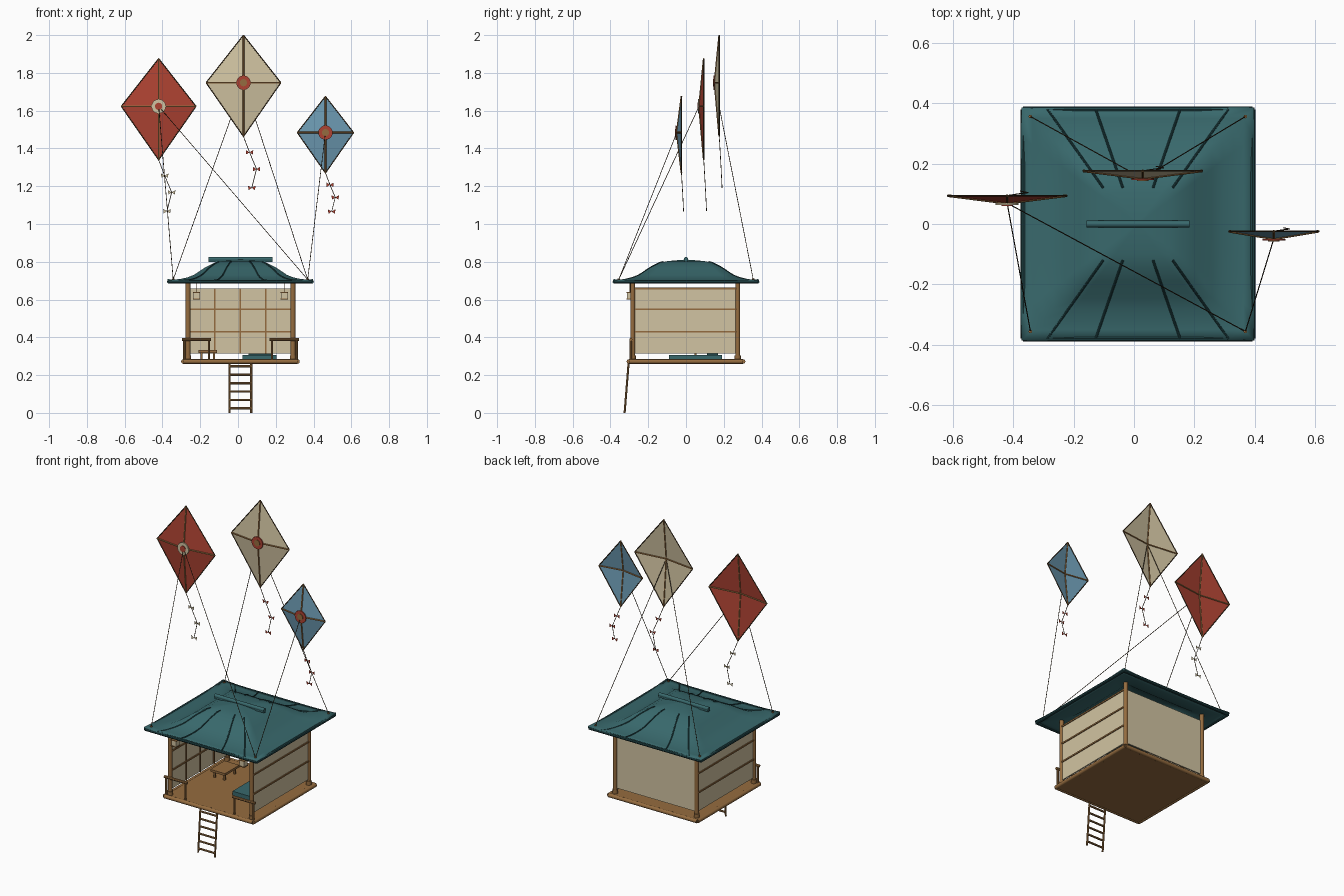
import bpy, bmesh, math
from mathutils import Vector, Matrix

cube = bpy.data.objects.get("Cube")
if cube:
    bpy.data.objects.remove(cube, do_unlink=True)


def material(name, color):
    m = bpy.data.materials.new(name)
    m.use_nodes = True
    m.diffuse_color = (*color, 1)
    bsdf = m.node_tree.nodes["Principled BSDF"]
    bsdf.inputs["Base Color"].default_value = (*color, 1)
    bsdf.inputs["Roughness"].default_value = 0.8
    return m


TEAL = material("teal", (0.04, 0.14, 0.15))
DARK_TEAL = material("dark teal", (0.015, 0.06, 0.065))
WOOD = material("wood", (0.30, 0.15, 0.05))
DARK = material("dark wood", (0.06, 0.035, 0.015))
CREAM = material("cream paper", (0.64, 0.55, 0.36))
RED = material("red cloth", (0.42, 0.055, 0.032))
BLUE = material("blue cloth", (0.15, 0.32, 0.44))


def finish(name, bm, mat, smooth=True):
    mesh = bpy.data.meshes.new(name)
    bm.to_mesh(mesh)
    bm.free()
    mesh.materials.append(mat)
    if smooth:
        mesh.shade_smooth()
        mesh.set_sharp_from_angle(angle=math.radians(40))
    obj = bpy.data.objects.new(name, mesh)
    bpy.context.collection.objects.link(obj)
    return obj


def part(name, mat, rods=(), boxes=()):
    """Rods are (start, end, radius); boxes are (centre, size)."""
    bm = bmesh.new()
    for a, b, r in rods:
        a, b = Vector(a), Vector(b)
        turn = (b - a).to_track_quat("Z", "Y").to_matrix().to_4x4()
        bmesh.ops.create_cone(bm, cap_ends=True, segments=8 if r < 0.01 else 20,
                              radius1=r, radius2=r, depth=(b - a).length,
                              matrix=Matrix.Translation((a + b) / 2) @ turn)
    for c, s in boxes:
        bmesh.ops.create_cube(bm, size=1, matrix=Matrix.Translation(c) @ Matrix.Diagonal((*s, 1)))
    return finish(name, bm, mat)


CX = 0.013      # middle of the house
POST = 0.278    # post distance from the middle
SIGNS = (-1, 1)
CORNERS = [(-1, -1), (1, -1), (1, 1), (-1, 1)]


def square_loop(half, z):
    pts = [(CX + sx * half, sy * half, z) for sx, sy in CORNERS]
    return list(zip(pts, pts[1:] + pts[:1]))


# Floor with rounded edge poles
part("floor", WOOD, boxes=[((CX, 0, 0.272), (0.61, 0.61, 0.018))])
part("floor_edge_poles", WOOD, [(a, b, 0.012) for a, b in square_loop(0.302, 0.272)])

# Posts and collars
posts, collars = [], []
for sx, sy in CORNERS:
    x, y = CX + sx * POST, sy * POST - 0.004
    posts.append(((x, y, 0.28), (x, y, 0.70), 0.0125))
    collars.append(((x, y, 0.28), (x, y, 0.305), 0.016))
part("corner_posts", WOOD, posts)
part("post_collars", WOOD, collars)

# Paper walls and battens
part("back_wall", CREAM, boxes=[((CX, POST - 0.006, 0.487), (0.54, 0.008, 0.345))])
bars = [((CX + x, POST - 0.012, 0.487), (0.008, 0.008, 0.345)) for x in (-0.135, 0, 0.135)]
bars += [((CX, POST - 0.012, z), (0.54, 0.007, 0.007)) for z in (0.43, 0.548)]
for s, side in ((-1, "right"), (1, "left")):
    part(side + "_wall", CREAM, boxes=[((CX + s * POST, -0.004, 0.487), (0.008, 0.54, 0.345))])
    bars += [((CX + s * POST, -0.004, z), (0.018, 0.54, 0.009)) for z in (0.43, 0.548, 0.658)]
    bars += [((CX + s * (POST - 0.006), y, 0.487), (0.007, 0.008, 0.345)) for y in (-0.135, 0, 0.135)]
part("wall_battens", WOOD, boxes=bars)

# Curved hip roof: half width and height from eave to top
PROFILE = [(0.385, 0.700), (0.35, 0.700), (0.315, 0.706), (0.28, 0.715), (0.245, 0.730),
           (0.19, 0.768), (0.14, 0.794), (0.10, 0.803), (0.05, 0.808), (0.01, 0.811)]


def roof_z(d):
    for (d1, z1), (d0, z0) in zip(PROFILE, PROFILE[1:]):
        if d >= d0:
            return z0 + (z1 - z0) * (d - d0) / (d1 - d0)
    return PROFILE[-1][1]


STEPS = 8
bm = bmesh.new()
rings = []
for half, z in PROFILE:
    ring = []
    for a, b in square_loop(half, z):
        for i in range(STEPS):
            p = Vector(a).lerp(Vector(b), i / STEPS)
            p.z += 0.008 * abs(2 * i / STEPS - 1) ** 4 * (half / 0.385) ** 4
            ring.append(bm.verts.new(p))
    rings.append(ring)
for low, high in zip(rings, rings[1:]):
    for i in range(len(low)):
        j = (i + 1) % len(low)
        bm.faces.new((low[i], low[j], high[j], high[i]))
bm.faces.new(rings[-1])
roof = finish("roof", bm, TEAL)
solid = roof.modifiers.new("thickness", "SOLIDIFY")
solid.thickness = 0.012

# Eave trim, ridge and roof ribs
part("eave_trim", DARK_TEAL, [(a, b, 0.009) for a, b in square_loop(0.380, 0.694)])
part("ridge_beam", TEAL, [((CX - 0.17, 0, 0.814), (CX + 0.17, 0, 0.814), 0.011)],
     [((CX, 0, 0.806), (0.34, 0.018, 0.014))])
ribs = []
for sy in SIGNS:
    for top, low in ((-0.115, -0.30), (-0.05, -0.14), (0.05, 0.14), (0.115, 0.30)):
        path = []
        for i in range(13):
            d = 0.12 + 0.26 * i / 12
            path.append((CX + top + (low - top) * i / 12, sy * d, roof_z(d) + 0.001))
        ribs += [(a, b, 0.004) for a, b in zip(path, path[1:])]
part("roof_ribs", DARK_TEAL, ribs)

# Ladder
def ladder_y(z):
    return -0.325 + 0.08 * z


rails = [((CX + s * 0.057, ladder_y(0), 0), (CX + s * 0.057, ladder_y(0.265), 0.265), 0.0055) for s in SIGNS]
rungs = [((CX - 0.06, ladder_y(z), z), (CX + 0.06, ladder_y(z), z), 0.006)
         for z in [0.024 + 0.0445 * i for i in range(6)]]
part("ladder", WOOD, rails + rungs)

# Front railings and hanging lanterns
for s, side in ((-1, "right"), (1, "left")):
    x0, x1 = CX + s * 0.155, CX + s * 0.31
    rods = [((x0, -0.292, 0.388), (x1, -0.292, 0.388), 0.0085)]
    rods += [((x, -0.292, 0.28), (x, -0.292, 0.388), 0.006) for x in (x0 + s * 0.012, x1 - s * 0.012)]
    part(side + "_railing", WOOD, rods)
    x = CX + s * 0.232
    part(side + "_lantern", CREAM, boxes=[((x, -0.297, 0.62), (0.033, 0.033, 0.034))])
    part(side + "_lantern_frame", WOOD, [((x, -0.297, 0.64), (x, -0.297, 0.70), 0.002)],
         [((x, -0.297, z), (0.038, 0.038, 0.005)) for z in (0.602, 0.638)])

# Low table and bed mat
TX, TY = -0.16, 0.10
part("low_table", WOOD, boxes=[((TX, TY, 0.325), (0.10, 0.14, 0.014))] +
     [((TX + sx * 0.033, TY + sy * 0.05, 0.30), (0.011, 0.011, 0.04)) for sx, sy in CORNERS])
part("bed_mat", TEAL, boxes=[((0.115, 0.05, 0.294), (0.18, 0.28, 0.024))])
part("bed_pillow", DARK_TEAL, boxes=[((0.115, 0.14, 0.309), (0.12, 0.06, 0.012))])


# Kites with frame, round emblem and bow tail
def kite(name, x, y, z, wing, up, down, cloth, emblem, centre, bow):
    hub = Vector((x, y - 0.025, z))
    tips = [Vector(p) for p in ((x, y, z + up), (x + wing, y, z), (x, y, z - down), (x - wing, y, z))]
    pairs = list(zip(tips, tips[1:] + tips[:1]))
    bm = bmesh.new()
    for a, b in pairs:
        bm.faces.new([bm.verts.new(p) for p in (hub, a, b)])
    finish(name + "_sail", bm, cloth, False)
    part(name + "_edges", DARK, [(a, b, 0.0028) for a, b in pairs])
    part(name + "_spars", WOOD, [(hub, t, 0.0045) for t in tips])
    for label, mat, r, depth in (("emblem", emblem, 0.038, 0.006), ("emblem_centre", centre, 0.019, 0.009)):
        part(name + "_" + label, mat, [(hub, hub - Vector((0, depth, 0)), r)])
    k = down / 0.285
    path = [tips[2] + Vector(o) * k for o in
            ((0, 0, 0), (0.032, 0.005, -0.083), (0.069, 0.01, -0.172), (0.044, 0.015, -0.272))]
    part(name + "_tail", DARK, [(a, b, 0.0018) for a, b in zip(path, path[1:])])
    bm = bmesh.new()
    for p in path[1:]:
        for s in SIGNS:
            bm.faces.new([bm.verts.new(p + Vector(o)) for o in
                          ((0, 0, 0), (s * 0.02, 0, 0.012), (s * 0.017, 0, -0.012))])
    finish(name + "_bows", bm, bow, False)
    return hub


red = kite("red_kite", -0.42, 0.094, 1.623, 0.198, 0.253, 0.284, RED, CREAM, RED, CREAM)
pale = kite("pale_kite", 0.029, 0.176, 1.748, 0.198, 0.252, 0.285, CREAM, RED, WOOD, RED)
blue = kite("blue_kite", 0.463, -0.024, 1.484, 0.149, 0.192, 0.214, BLUE, RED, WOOD, RED)

# Strings tied to the roof corners
ties = {c: (CX + c[0] * 0.356, c[1] * 0.356, 0.706) for c in CORNERS}
lines = [(red, (-1, -1)), (red, (1, -1)), (blue, (1, -1)), (pale, (-1, 1)), (pale, (1, 1))]
part("kite_strings", DARK, [(hub, ties[c], 0.0018) for hub, c in lines])
part("string_knots", WOOD, [(Vector(t) - Vector((0, 0, 0.01)), Vector(t) + Vector((0, 0, 0.006)), 0.006)
                            for t in ties.values()])
